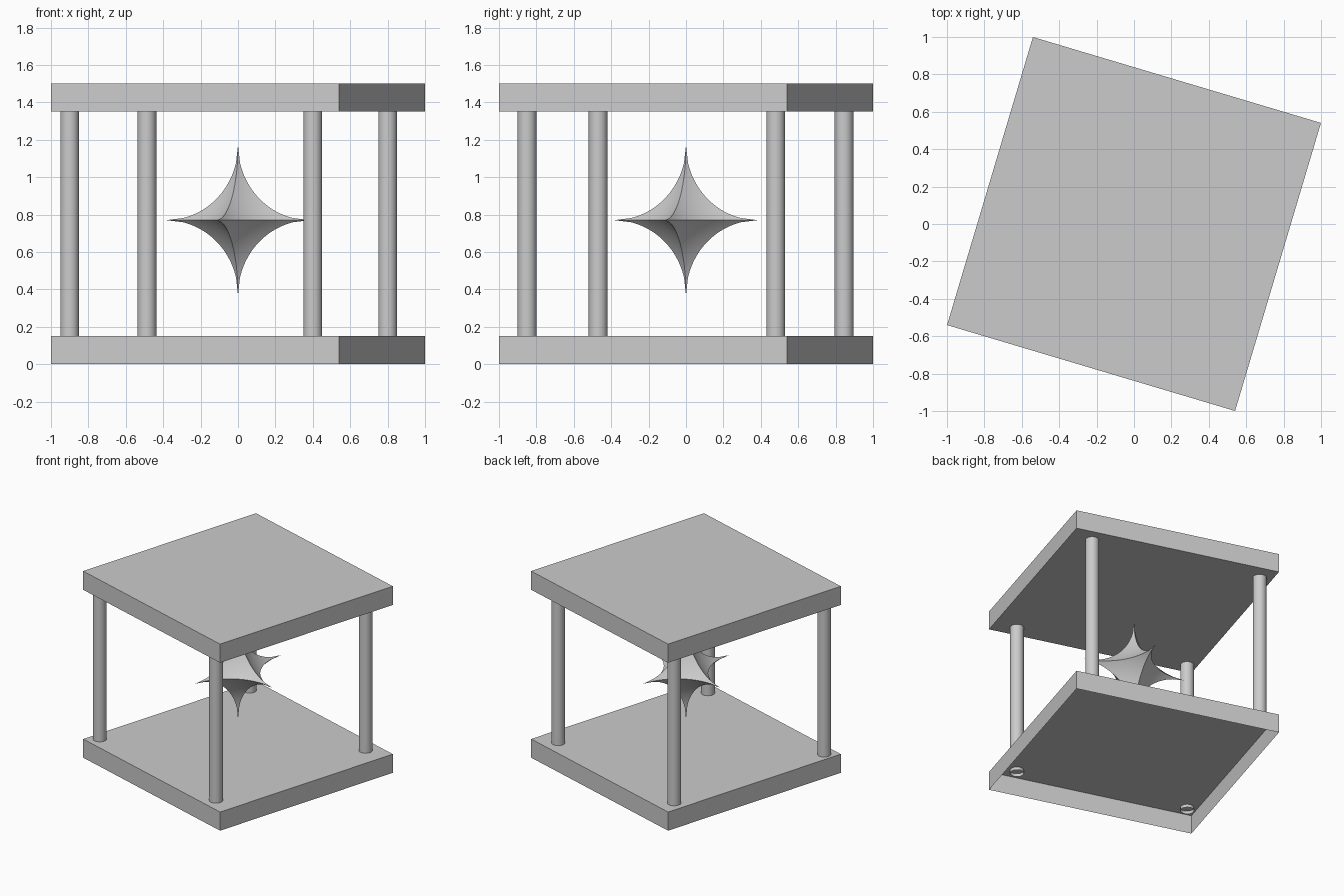
import bpy, bmesh, math
from mathutils import Matrix

if "Cube" in bpy.data.objects:
    bpy.data.objects.remove(bpy.data.objects["Cube"])

TURN = Matrix.Rotation(math.radians(-16.6), 4, 'Z')
SIDE = 1.607


def finish(name, bm):
    mesh = bpy.data.meshes.new(name)
    bm.to_mesh(mesh)
    bm.free()
    ob = bpy.data.objects.new(name, mesh)
    bpy.context.collection.objects.link(ob)
    return ob


def smooth(ob, angle):
    bpy.ops.object.select_all(action='DESELECT')
    ob.select_set(True)
    bpy.context.view_layer.objects.active = ob
    bpy.ops.object.shade_smooth_by_angle(angle=math.radians(angle))


def plate(name, z0, z1, open_bottom=False):
    bm = bmesh.new()
    size = Matrix.Diagonal((SIDE, SIDE, z1 - z0, 1))
    bmesh.ops.create_cube(bm, size=1, matrix=Matrix.Translation((0, 0, (z0 + z1) / 2)) @ TURN @ size)
    if open_bottom:
        bm.normal_update()
        under = [f for f in bm.faces if f.normal.z < -0.9]
        bmesh.ops.delete(bm, geom=under, context='FACES_ONLY')
    return finish(name, bm)


# Two square slabs; the base is hollow underneath
plate("base_plate", 0, 0.15, open_bottom=True)
plate("top_plate", 1.35, 1.5)

# Open tube posts, running slightly through the base skin
posts = {"front_left": (-0.90, -0.47), "front_right": (0.40, -0.85),
         "back_right": (0.80, 0.48), "back_left": (-0.487, 0.845)}
for label, (x, y) in posts.items():
    z0, z1 = 0.125, 1.37
    bm = bmesh.new()
    bmesh.ops.create_cone(bm, cap_ends=False, segments=32, radius1=0.05, radius2=0.05,
                          depth=z1 - z0, matrix=Matrix.Translation((x, y, (z0 + z1) / 2)))
    smooth(finish(label + "_post", bm), 30)

# Six-pointed star: octahedron whose faces are hollowed to spheres
bm = bmesh.new()
for axis in range(3):
    for s in (1, -1):
        co = [0, 0, 0]
        co[axis] = s
        bm.verts.new(co)
bmesh.ops.convex_hull(bm, input=bm.verts[:])
bmesh.ops.subdivide_edges(bm, edges=bm.edges[:], cuts=27, use_grid_fill=True)
for v in bm.verts:
    q = v.co.length_squared
    v.co *= (1 - math.sqrt(max(0, 1 - q))) / q
bmesh.ops.recalc_face_normals(bm, faces=bm.faces[:])
bm.transform(Matrix.Translation((0, 0, 0.77)) @ TURN @ Matrix.Scale(0.4, 4))
smooth(finish("floating_star", bm), 30)
